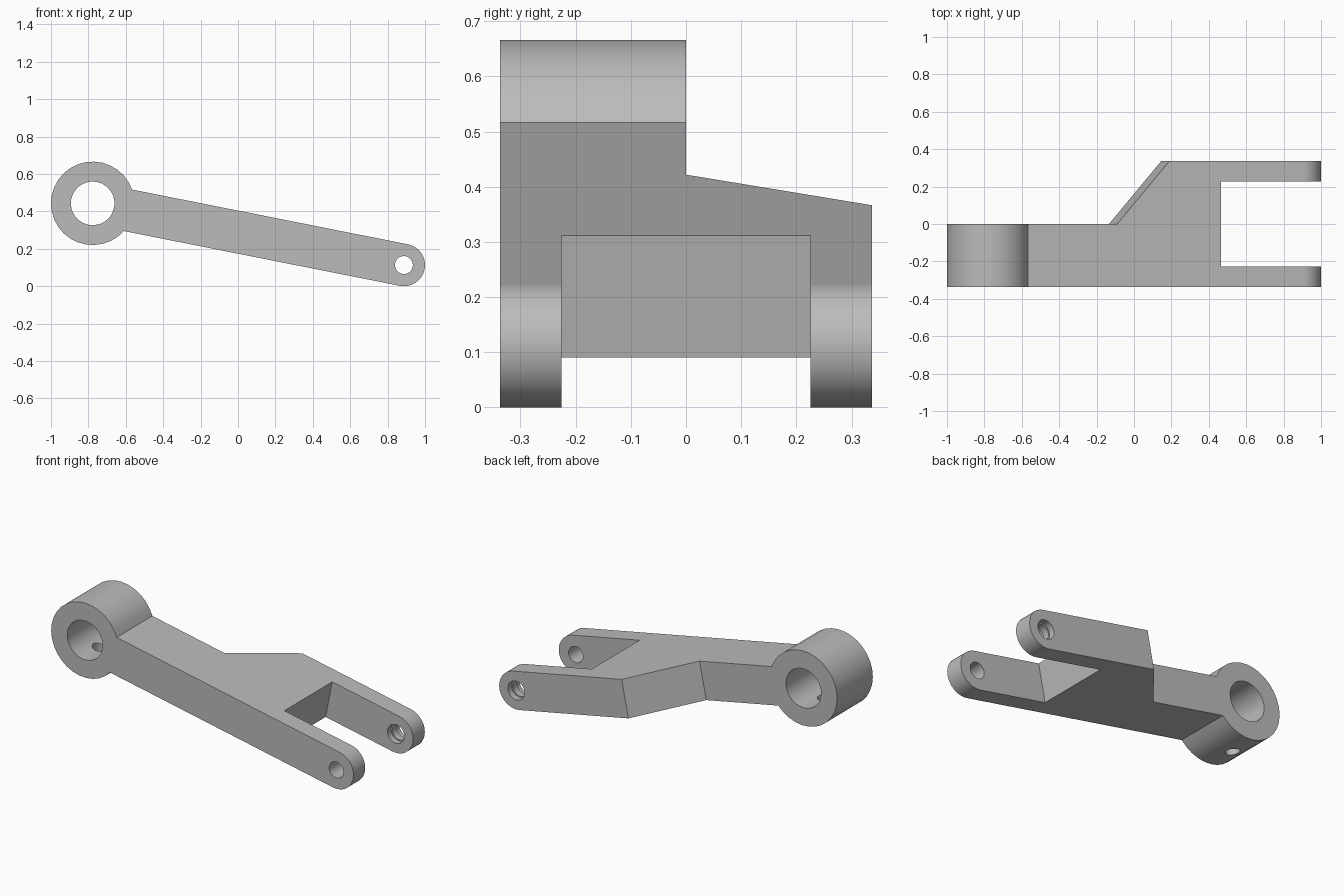
import bpy
import bmesh
import math
from mathutils import Matrix

cube = bpy.data.objects.get("Cube")
if cube:
    bpy.data.objects.remove(cube, do_unlink=True)

# Main sizes, in a frame with the hub at the origin and the arm along +x
HUB = (-0.777, 0.443)
EYE = (0.887, 0.113)
TILT = math.atan2(HUB[1] - EYE[1], EYE[0] - HUB[0])
LENGTH = math.hypot(EYE[0] - HUB[0], EYE[1] - HUB[1])
HUB_R, EYE_R, DEPTH = 0.223, 0.113, 0.337
HUB_BORE, EYE_BORE, SLOT = 0.117, 0.048, 0.226

steel = bpy.data.materials.new("grey_steel")
steel.use_nodes = True
grey = (0.5, 0.5, 0.5, 1)
steel.diffuse_color = grey
steel.node_tree.nodes["Principled BSDF"].inputs["Base Color"].default_value = grey


def arc(cx, radius, start, end, steps):
    return [(cx + radius * math.cos(start + (end - start) * i / steps),
             radius * math.sin(start + (end - start) * i / steps))
            for i in range(steps + 1)]


def make_object(name, bm):
    bmesh.ops.recalc_face_normals(bm, faces=bm.faces)
    mesh = bpy.data.meshes.new(name)
    bm.to_mesh(mesh)
    bm.free()
    mesh.materials.append(steel)
    obj = bpy.data.objects.new(name, mesh)
    bpy.context.collection.objects.link(obj)
    return obj


def prism(name, points, axis, low, high):
    """Extrude an outline along y (side outline) or z (plan outline)."""
    bm = bmesh.new()
    place = (lambda a, b: (a, low, b)) if axis == "y" else (lambda a, b: (a, b, low))
    face = bm.faces.new([bm.verts.new(place(a, b)) for a, b in points])
    new = bmesh.ops.extrude_face_region(bm, geom=[face])["geom"]
    move = (0, high - low, 0) if axis == "y" else (0, 0, high - low)
    bmesh.ops.translate(bm, vec=move,
                        verts=[v for v in new if isinstance(v, bmesh.types.BMVert)])
    return make_object(name, bm)


def bore(name, x, radius, low, high, sides=24):
    outline = arc(x, radius, 0, math.tau, sides)[:-1]
    return prism(name, outline, "y", low, high)


# Side outline: hub ring, straight arm and rounded eye in one piece
neck = math.asin(EYE_R / HUB_R)
outline = arc(0, HUB_R, neck, math.tau - neck, 26)
outline += arc(LENGTH, EYE_R, -math.pi / 2, math.pi / 2, 16)
lever = prism("forked_lever_arm", outline, "y", -DEPTH, DEPTH)

# Clear the rear beside the hub, leaving the slanted shoulder
slope = (0.963 - 0.678) / DEPTH
far = 0.5
rear = [(-far, 0), (0.678, 0), (0.678 + slope * far, far), (-far, far)]
cutters = [prism("rear_relief_cutter", rear, "z", -far, far)]

# Gap between the fork arms
gap = [(1.244, -SLOT), (2, -SLOT), (2, SLOT), (1.244, SLOT)]
cutters.append(prism("fork_gap_cutter", gap, "z", -far, far))

# Hub bore and pin holes, the rear one stepped from both faces
cutters.append(bore("hub_bore_cutter", 0, HUB_BORE, -far, 0.1))
cutters.append(bore("pin_hole_cutter", LENGTH, EYE_BORE, -far, far))
cutters.append(bore("outer_step_cutter", LENGTH, 0.056, 0.30, far))
cutters.append(bore("inner_step_cutter", LENGTH, 0.056, 0.1, 0.26))

# Oil hole through the underside of the hub
bm = bmesh.new()
bmesh.ops.create_cone(bm, cap_ends=True, segments=20, radius1=0.04, radius2=0.04,
                      depth=0.3, matrix=Matrix.Translation((0, -DEPTH / 2, -0.15)))
cutters.append(make_object("oil_hole_cutter", bm))

# Apply all cuts, then discard the cutters
for cutter in cutters:
    cutter.hide_render = True
    mod = lever.modifiers.new(cutter.name, "BOOLEAN")
    mod.operation = "DIFFERENCE"
    mod.solver = "EXACT"
    mod.object = cutter
bpy.context.view_layer.update()
graph = bpy.context.evaluated_depsgraph_get()
result = bpy.data.meshes.new_from_object(lever.evaluated_get(graph))
lever.modifiers.clear()
lever.data = result
for cutter in cutters:
    bpy.data.objects.remove(cutter, do_unlink=True)
result.materials.clear()
result.materials.append(steel)
for poly in result.polygons:
    poly.material_index = 0

# Tilt the lever into place and smooth the round surfaces
result.transform(Matrix.Translation((HUB[0], 0, HUB[1])) @ Matrix.Rotation(TILT, 4, "Y"))
bpy.ops.object.select_all(action="DESELECT")
lever.select_set(True)
bpy.context.view_layer.objects.active = lever
bpy.ops.object.shade_smooth_by_angle(angle=math.radians(28))
weighted = lever.modifiers.new("flat_face_normals", "WEIGHTED_NORMAL")
weighted.keep_sharp = True
